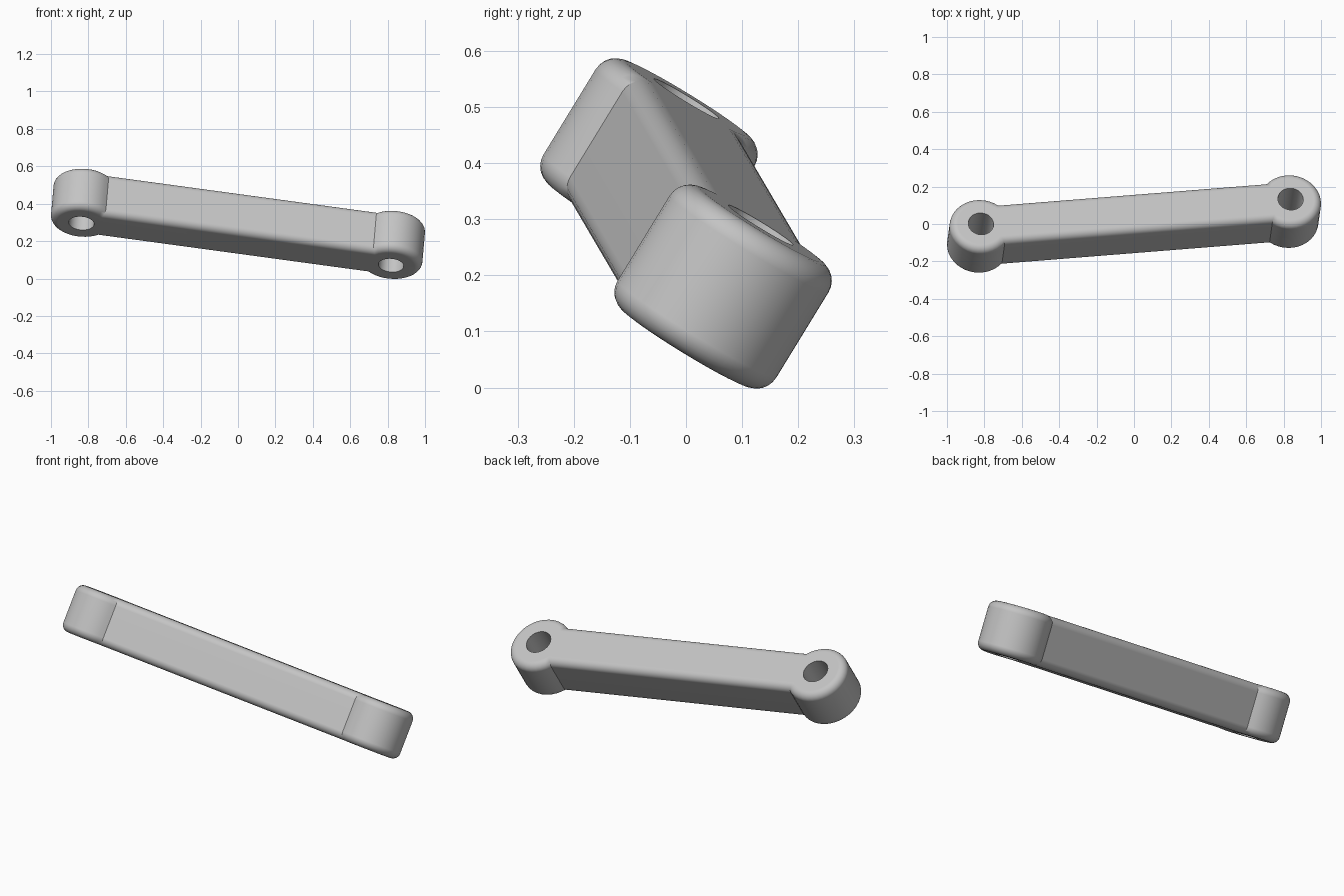
import bpy, bmesh, math
from mathutils import Matrix, Vector

default = bpy.data.objects.get("Cube")
if default:
    bpy.data.objects.remove(default, do_unlink=True)

HALF_SPAN = 0.838    # half the distance between the two eye centres
RADIUS = 0.166       # outer radius of each eye
HALF_WIDTH = 0.121   # half width of the bar
HALF_HEIGHT = 0.129
FILLET = 0.04
HOLE = 0.068
ARC_STEPS, FILLET_STEPS = 28, 6

steel = bpy.data.materials.new("light grey")
steel.use_nodes = True
grey = (0.55, 0.55, 0.55, 1)
steel.diffuse_color = grey
steel.node_tree.nodes["Principled BSDF"].inputs["Base Color"].default_value = grey


def outline(inset):
    """Dog-bone outline: an arc round each eye, joined by straight bar sides."""
    r, w = RADIUS - inset, HALF_WIDTH - inset
    start = math.asin(w / r)
    points = []
    for side in (1, -1):
        for i in range(ARC_STEPS + 1):
            a = start - math.pi + (2 * math.pi - 2 * start) * i / ARC_STEPS
            points.append((side * (HALF_SPAN + r * math.cos(a)), side * r * math.sin(a)))
    return points


# Link body: the outline lofted through rounded top and bottom rims
quarter = [i / FILLET_STEPS * math.pi / 2 for i in range(FILLET_STEPS + 1)]
rim = [(FILLET * (1 - math.cos(a)), HALF_HEIGHT - FILLET + FILLET * math.sin(a)) for a in quarter]
levels = [(inset, -z) for inset, z in reversed(rim)] + rim

bm = bmesh.new()
rings = [[bm.verts.new((x, y, z)) for x, y in outline(inset)] for inset, z in levels]
for low, high in zip(rings, rings[1:]):
    for i in range(len(low)):
        j = (i + 1) % len(low)
        bm.faces.new((low[i], low[j], high[j], high[i]))
bm.faces.new(rings[-1])
bm.faces.new(list(reversed(rings[0])))
bmesh.ops.recalc_face_normals(bm, faces=bm.faces)
mesh = bpy.data.meshes.new("link_arm")
bm.to_mesh(mesh)
bm.free()
mesh.materials.append(steel)
link = bpy.data.objects.new("link_arm", mesh)
bpy.context.collection.objects.link(link)

# Pin holes through both eyes
for x in (-HALF_SPAN, HALF_SPAN):
    bpy.ops.mesh.primitive_cylinder_add(vertices=32, radius=HOLE, depth=1, location=(x, 0, 0))
    cutter = bpy.context.object
    cutter.name = "hole_cutter"
    cutter.hide_render = True
    cutter.data.materials.append(steel)
    cut = link.modifiers.new("pin_hole", "BOOLEAN")
    cut.operation, cut.solver, cut.object = "DIFFERENCE", "EXACT", cutter
    bpy.context.view_layer.objects.active = link
    bpy.ops.object.modifier_apply(modifier=cut.name)
    bpy.data.objects.remove(cutter, do_unlink=True)

# Smooth shading with crisp hole rims and bar joints
bpy.ops.object.select_all(action="DESELECT")
link.select_set(True)
bpy.context.view_layer.objects.active = link
bpy.ops.object.shade_smooth_by_angle(angle=math.radians(30))
weighted = link.modifiers.new("weighted_normals", "WEIGHTED_NORMAL")
weighted.keep_sharp = True

# Tilt the link into its resting pose
along = Vector((1.655, 0.132, -0.225)).normalized()
up = Vector((0.074, 0.52, 0.85))
up = (up - along * up.dot(along)).normalized()
across = up.cross(along)
pose = Matrix((along, across, up)).transposed().to_4x4()
link.data.transform(Matrix.Translation((0, 0, 0.2925)) @ pose)
